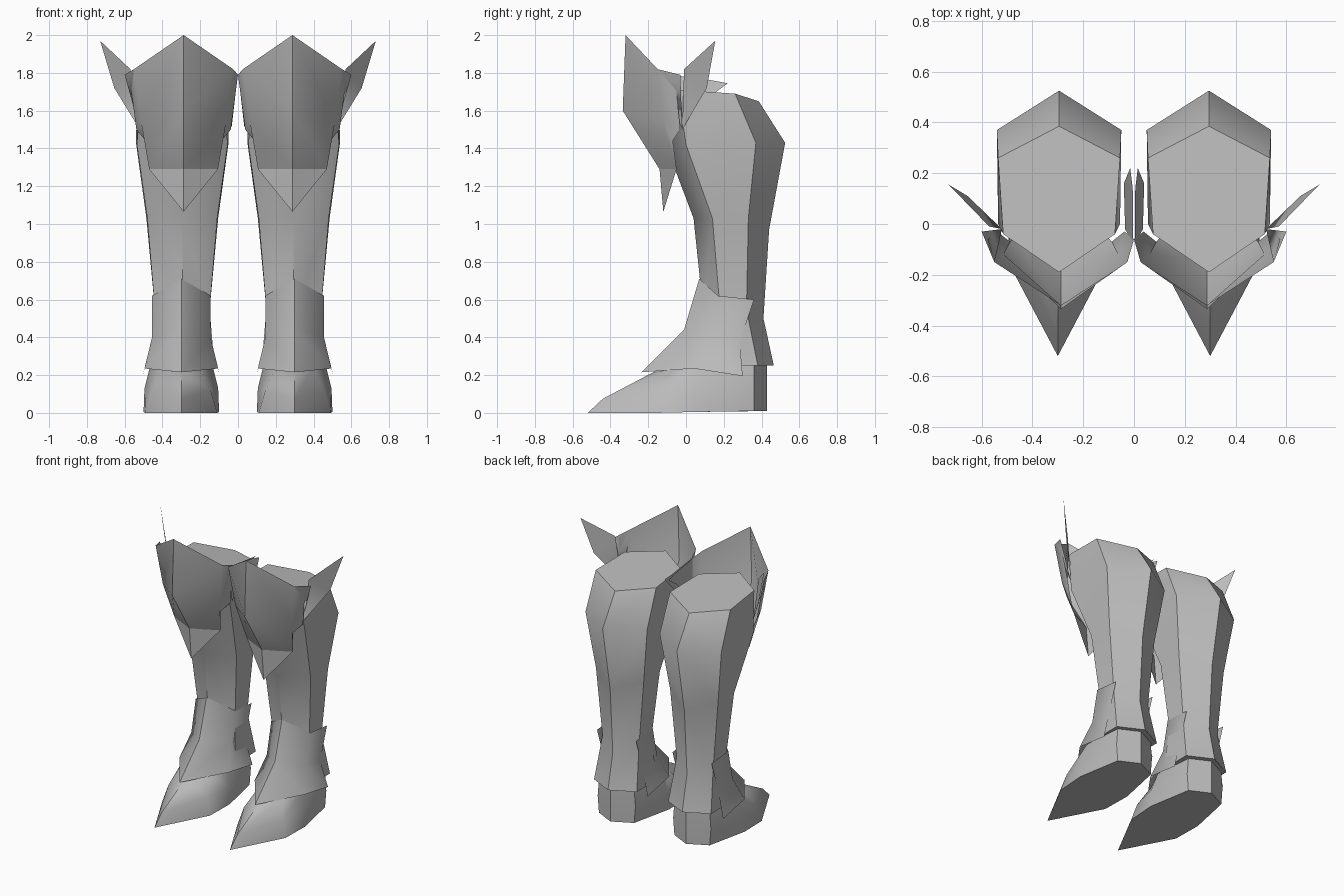
import bpy, bmesh, math

if "Cube" in bpy.data.objects:
    bpy.data.objects.remove(bpy.data.objects["Cube"])

steel = bpy.data.materials.new("steel grey")
steel.diffuse_color = (0.5, 0.5, 0.5, 1)
steel.use_nodes = True
steel.node_tree.nodes["Principled BSDF"].inputs["Base Color"].default_value = steel.diffuse_color


def finish(name, verts, faces, angle):
    """Make one part for the right leg and mirror it to the left leg."""
    mesh = bpy.data.meshes.new(name)
    mesh.from_pydata(verts, [], faces)
    bm = bmesh.new()
    bm.from_mesh(mesh)
    bmesh.ops.recalc_face_normals(bm, faces=bm.faces)
    bm.to_mesh(mesh)
    bm.free()
    mesh.materials.append(steel)
    ob = bpy.data.objects.new(name, mesh)
    bpy.context.collection.objects.link(ob)
    bpy.ops.object.select_all(action='DESELECT')
    ob.select_set(True)
    bpy.context.view_layer.objects.active = ob
    bpy.ops.object.shade_smooth_by_angle(angle=math.radians(angle))
    mod = ob.modifiers.new("other leg", 'MIRROR')
    mod.use_mirror_merge = False
    return ob


def closed_loft(name, cx, rings, angle):
    """Each ring is half an outline (u, y, z) from front to back."""
    verts, faces = [], []
    for half in rings:
        full = half + [(-u, y, z) for u, y, z in half[-2:0:-1]]
        verts += [(cx + u, y, z) for u, y, z in full]
    n = len(full)
    for r in range(len(rings) - 1):
        for i in range(n):
            j = (i + 1) % n
            faces.append((r*n + i, r*n + j, r*n + n + j, r*n + n + i))
    faces += [tuple(range(n))[::-1], tuple(range(len(verts) - n, len(verts)))]
    return finish(name, verts, faces, angle)


def open_sheet(name, cx, rows, angle):
    """Each row runs from the front ridge round to the side; both sides built."""
    verts, faces = [], []
    n = len(rows[0]) * 2 - 1
    for half in rows:
        full = [(-u, y, z) for u, y, z in half[:0:-1]] + half
        verts += [(cx + u, y, z) for u, y, z in full]
    for r in range(len(rows) - 1):
        for i in range(n - 1):
            faces.append((r*n + i, r*n + i + 1, r*n + n + i + 1, r*n + n + i))
    return finish(name, verts, faces, angle)


# calf with a six-sided section
closed_loft("calf", 0.295, [
    [(0, .05, .25), (.17, .15, .25), (.17, .38, .25), (0, .465, .25)],
    [(0, .09, .55), (.145, .18, .55), (.145, .32, .55), (0, .41, .50)],
    [(0, .04, 1.03), (.185, .14, 1.03), (.19, .33, 1.03), (0, .44, .97)],
    [(0, -.10, 1.40), (.24, .0, 1.42), (.245, .37, 1.43), (0, .525, 1.43)],
    [(0, -.19, 1.72), (.22, -.04, 1.71), (.24, .26, 1.69), (0, .385, 1.65)],
], 50)

# pointed shoe
closed_loft("shoe", 0.30, [
    [(.0, -.52, 0), (.19, -.16, 0), (.20, .05, .005), (.14, .36, .01), (0, .43, .01)],
    [(.0, -.44, .075), (.155, -.14, .12), (.195, .05, .13), (.15, .36, .13), (0, .43, .13)],
    [(.0, -.16, .222), (.10, -.06, .24), (.165, .08, .25), (.14, .36, .25), (0, .43, .25)],
], 50)

# ankle guard, open at the back
open_sheet("ankle_guard", 0.30, [
    [(0, .07, .71), (.155, .17, .62), (.155, .36, .60)],
    [(0, -.01, .44), (.155, .12, .40), (.155, .285, .375)],
    [(0, -.235, .215), (.195, .04, .235), (.205, .30, .195)],
], 60)

# knee plate: peaked top, ridge and downward point
open_sheet("knee_plate", 0.288, [
    [(0, -.32, 2.0), (.262, -.15, 1.82), (.288, -.06, 1.79)],
    [(0, -.335, 1.60), (.225, -.12, 1.54), (.25, -.03, 1.50)],
    [(0, -.14, 1.29), (.182, -.05, 1.29), (.20, -.07, 1.44)],
], 50)
finish("knee_plate_point",
       [(.288, -.14, 1.29), (.47, -.05, 1.29), (.106, -.05, 1.29), (.288, -.12, 1.065)],
       [(0, 1, 3), (2, 0, 3)], 50)

# flared outer fin
finish("outer_fin",
       [(.55, -.15, 1.82), (.60, -.03, 1.79), (.52, -.02, 1.50), (.655, .11, 1.72),
        (.73, .155, 1.97), (.57, -.01, 1.82)],
       [(0, 1, 2), (5, 2, 3, 4)], 30)

# short inner fin
finish("inner_fin",
       [(.003, -.08, 1.79), (.035, -.02, 1.50), (.04, .16, 1.70), (.015, .22, 1.745), (.005, .14, 1.76)],
       [(0, 1, 2, 3, 4)], 30)
